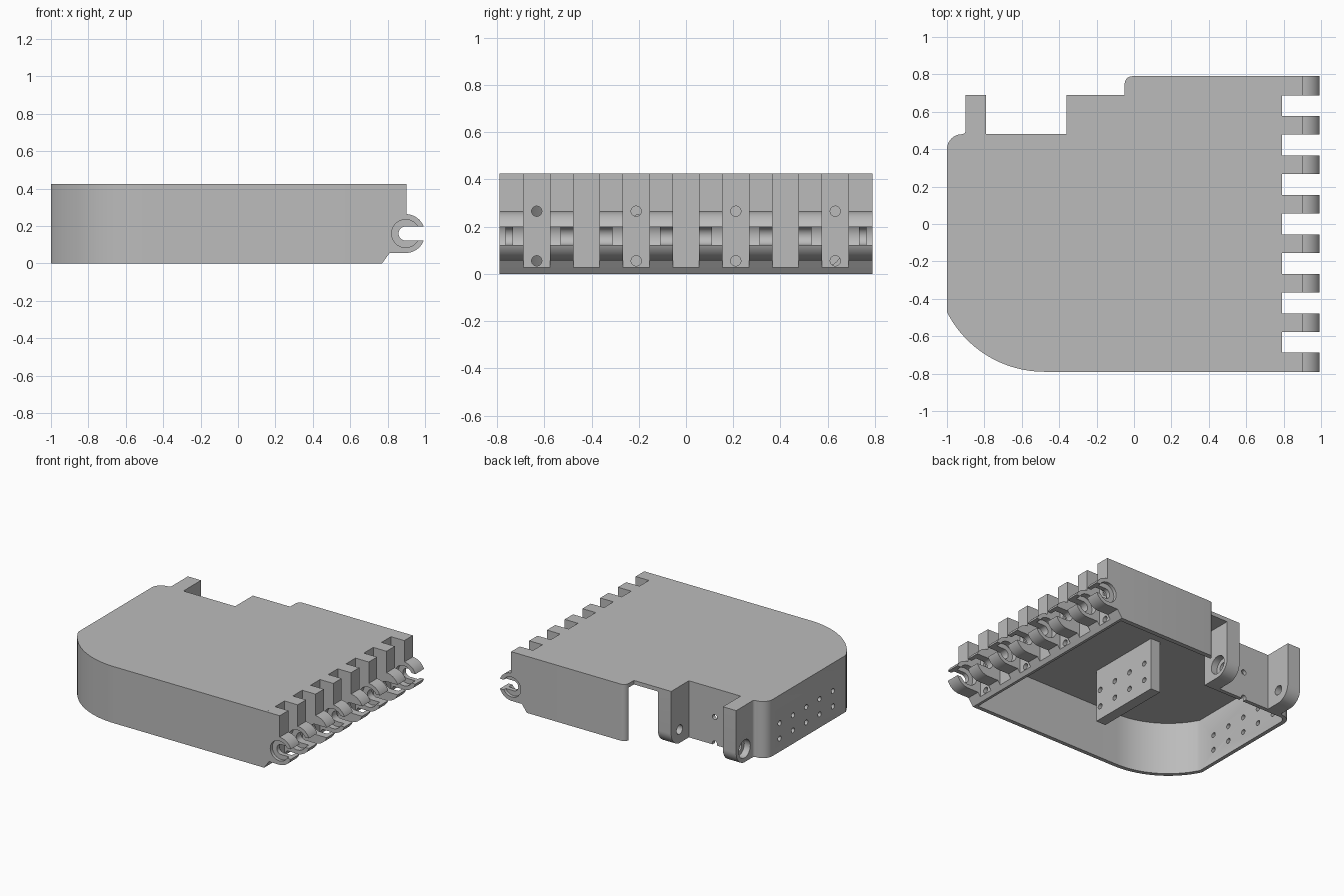
import bpy, bmesh
from math import pi, sin, cos, radians
from mathutils import Vector

old = bpy.data.objects.get("Cube")
if old:
    bpy.data.objects.remove(old, do_unlink=True)

grey = bpy.data.materials.new("plain grey")
grey.use_nodes = True
grey.diffuse_color = (0.5, 0.5, 0.5, 1)
grey.node_tree.nodes["Principled BSDF"].inputs["Base Color"].default_value = (0.5, 0.5, 0.5, 1)


def arc(cx, cy, r, a0, a1, n=16):
    """Points on an arc, angles in degrees."""
    angles = [radians(a0 + (a1 - a0) * i / n) for i in range(n + 1)]
    return [(cx + r * cos(a), cy + r * sin(a)) for a in angles]


def prism(name, pts, axis, spans):
    """Extrude a 2D profile along an axis, once for every (lo, hi) span."""
    place = {"x": lambda p, t: (t, p[0], p[1]),
             "y": lambda p, t: (p[0], t, p[1]),
             "z": lambda p, t: (p[0], p[1], t)}[axis]
    bm = bmesh.new()
    for lo, hi in spans:
        face = bm.faces.new([bm.verts.new(place(p, lo)) for p in pts])
        new = bmesh.ops.extrude_face_region(bm, geom=[face])["geom"]
        shift = Vector(place((0, 0), hi - lo))
        bmesh.ops.translate(bm, vec=shift, verts=[v for v in new if isinstance(v, bmesh.types.BMVert)])
    bmesh.ops.recalc_face_normals(bm, faces=bm.faces)
    mesh = bpy.data.meshes.new(name)
    bm.to_mesh(mesh)
    bm.free()
    mesh.materials.append(grey)
    obj = bpy.data.objects.new(name, mesh)
    bpy.context.scene.collection.objects.link(obj)
    return obj


def cut(obj, cutter):
    """Subtract a cutter and throw it away."""
    cutter.hide_render = True
    mod = obj.modifiers.new("cut", "BOOLEAN")
    mod.operation = "DIFFERENCE"
    mod.solver = "EXACT"
    mod.object = cutter
    bpy.context.view_layer.objects.active = obj
    bpy.ops.object.modifier_apply(modifier=mod.name)
    bpy.data.objects.remove(cutter, do_unlink=True)


def drill(obj, axis, center, r, spans, n=24):
    cut(obj, prism("drill", arc(center[0], center[1], r, 0, 360 - 360 / n, n - 1), axis, spans))


def finish(obj):
    bpy.ops.object.select_all(action="DESELECT")
    obj.select_set(True)
    bpy.context.view_layer.objects.active = obj
    bpy.ops.object.shade_smooth_by_angle(angle=radians(30))


TOP = 0.425
ROOF = 0.395
rows = (0.1, 0.215)

# Housing: outer outline with two tabs at the back
outline = [(0.79, -0.79), (0.79, 0.79)]
outline += arc(-0.01, 0.75, 0.04, 90, 180, 6)
outline += [(-0.05, 0.69), (-0.36, 0.69), (-0.36, 0.48), (-0.79, 0.48), (-0.79, 0.69), (-0.9, 0.69)]
outline += arc(-0.92, 0.5, 0.02, 0, -90, 4)
outline += arc(-0.92, 0.4, 0.08, 90, 180, 8)
outline += arc(-0.48, -0.207, 0.583, 207, 270, 24)
housing = prism("housing", outline, "z", [(0, TOP)])

# Open underside, with a doorway in the back wall
cavity = [(0.75, -0.76), (0.75, 0.755), (-0.1, 0.755), (-0.1, 0.72), (-0.25, 0.72), (-0.25, 0.45), (-0.92, 0.45)]
cavity += arc(-0.92, 0.4, 0.05, 90, 180, 8)
cavity += arc(-0.48, -0.207, 0.553, 207, 270, 24)
cut(housing, prism("cavity_cutter", cavity, "z", [(-0.1, ROOF)]))

# Chamfer along the lower clip edge
cut(housing, prism("chamfer_cutter", [(0.77, 0), (0.75, -0.0275), (0.85, -0.0275), (0.85, 0.11)], "y", [(-1, 1)]))

# Rounded tab ends with counterbored pivot holes
corner = arc(0.585, 0.105, 0.105, -90, 0, 12) + [(0.75, 0.105), (0.75, -0.05), (0.585, -0.05)]
cut(housing, prism("tab_round_cutter", corner, "x", [(-0.95, -0.2)]))
pivot = (0.59, 0.1)
drill(housing, "x", pivot, 0.035, [(-0.92, -0.2)])
drill(housing, "x", pivot, 0.068, [(-0.95, -0.85), (-0.3, -0.2)])

# Small holes in the back wall between the tabs
for z in (0.01, 0.21):
    drill(housing, "y", (-0.575, z), 0.02, [(0.4, 0.55)], 16)

# Vent holes in the left-hand end wall
for z in rows:
    for i in range(5):
        drill(housing, "x", ((i - 2) * 0.158, z), 0.019, [(-1.1, -0.9)], 16)

# Screw holes in every second gap of the clip edge
pitch = 0.2107
gaps = [(i - 3) * pitch for i in range(7)]
for y in gaps[::2]:
    for z in (0.055, 0.265):
        drill(housing, "x", (y, z), 0.022, [(0.7, 0.85)], 16)
finish(housing)

# Row of hinge clips
half_gap = 0.056
starts = [-0.79] + [y + half_gap for y in gaps]
ends = [y - half_gap for y in gaps] + [0.79]
cx, cz, r = 0.896, 0.16, 0.104
profile = [(0.79, TOP), (0.9, TOP), (0.9, cz + r)]
profile += arc(cx, cz, r, 86, -90, 32) + [(0.81, cz - r), (0.79, 0.0275)]
clips = prism("hinge_clips", profile, "y", list(zip(starts, ends)))

# Pin slot through all the clips, open to the side
slot = arc(cx, cz, 0.0375, 90, 270, 16) + [(1.1, cz - 0.0375), (1.1, cz + 0.0375)]
cut(clips, prism("slot_cutter", slot, "y", [(-1, 1)]))
bores = [(y - 0.1, y + 0.1) for y in gaps[::2]] + [(-0.85, -0.765), (0.765, 0.85)]
drill(clips, "y", (cx, cz), 0.075, bores, 32)
finish(clips)

# Perforated inner rib hanging from the roof
rib = prism("inner_rib", [(-0.08, -0.4), (0, -0.4), (0, 0.18), (-0.08, 0.18)], "z", [(0, ROOF + 0.01)])
for z in (rows[0], rows[1] + 0.015):
    for i in range(4):
        drill(rib, "x", (-0.36 + i * 0.156, z), 0.02, [(-0.2, 0.1)], 16)
finish(rib)
